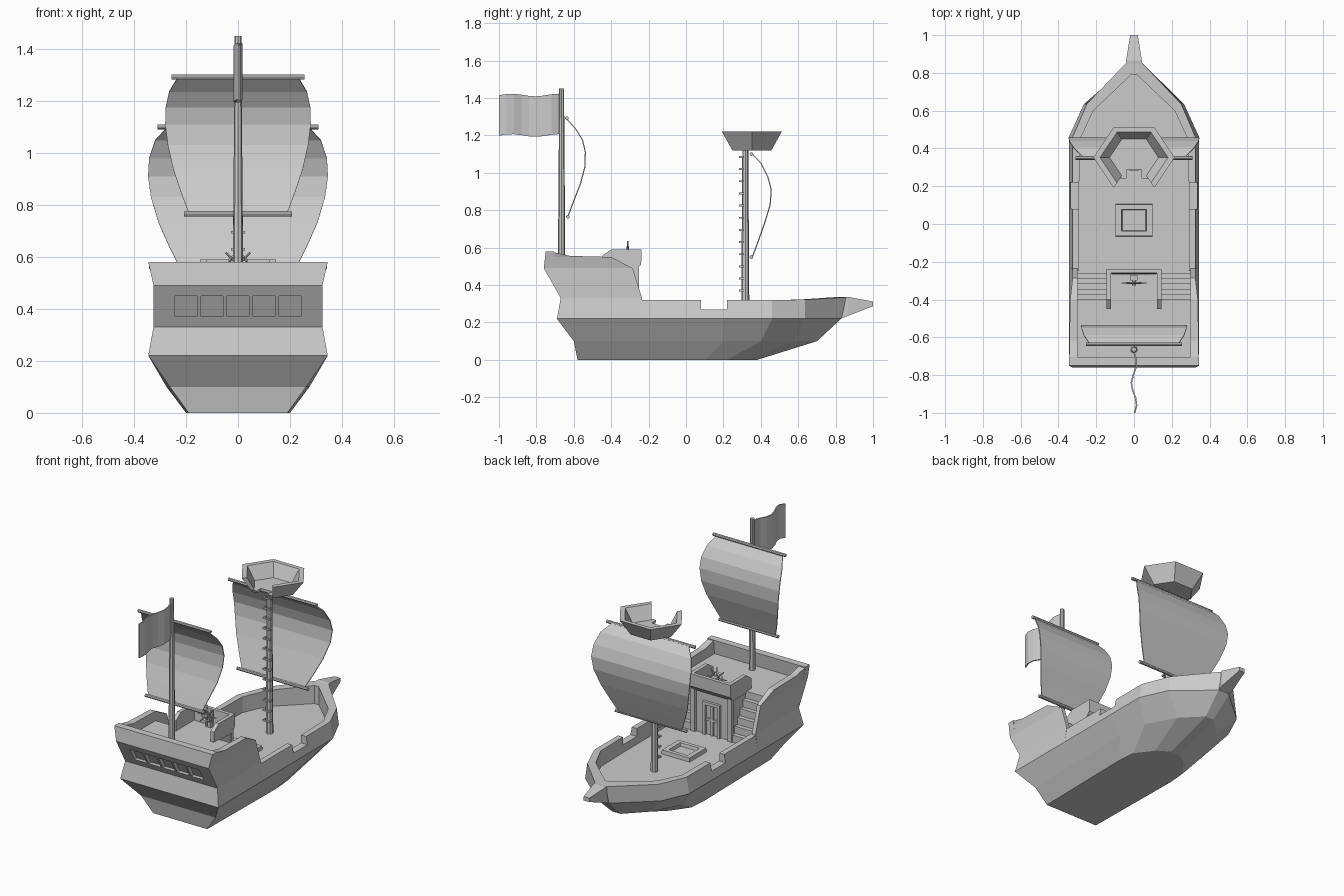
import bpy, bmesh, math
from mathutils import Vector

if "Cube" in bpy.data.objects:
    bpy.data.objects.remove(bpy.data.objects["Cube"])

def make(name, bm):
    bmesh.ops.recalc_face_normals(bm, faces=bm.faces)
    me = bpy.data.meshes.new(name)
    bm.to_mesh(me)
    bm.free()
    ob = bpy.data.objects.new(name, me)
    bpy.context.collection.objects.link(ob)
    return ob

def add_loft(bm, rings):
    vs = [[bm.verts.new(p) for p in r] for r in rings]
    n = len(rings[0])
    for a, b in zip(vs, vs[1:]):
        for i in range(n):
            j = (i + 1) % n
            bm.faces.new((a[i], a[j], b[j], b[i]))
    bm.faces.new(vs[0])
    bm.faces.new(vs[-1])

def loft(name, *solids):
    bm = bmesh.new()
    for rings in solids:
        add_loft(bm, rings)
    return make(name, bm)

def rect(x0, x1, y0, y1, z):
    return [(x0, y0, z), (x1, y0, z), (x1, y1, z), (x0, y1, z)]

def box(x0, x1, y0, y1, z0, z1):
    return [rect(x0, x1, y0, y1, z0), rect(x0, x1, y0, y1, z1)]

def rod(name, a, b, r0, r1=None, n=8):
    a, b = Vector(a), Vector(b)
    bpy.ops.mesh.primitive_cone_add(vertices=n, radius1=r0, radius2=r0 if r1 is None else r1,
                                    depth=(b - a).length, location=(a + b) / 2,
                                    rotation=(b - a).to_track_quat('Z', 'Y').to_euler())
    bpy.context.object.name = name

def sheet(name, rows, t):
    bm = bmesh.new()
    vs = [[bm.verts.new(p) for p in r] for r in rows]
    for a, b in zip(vs, vs[1:]):
        bm.faces.new((a[0], a[1], b[1], b[0]))
    ob = make(name, bm)
    m = ob.modifiers.new("thickness", 'SOLIDIFY')
    m.thickness, m.offset = t, 0

DECK, QDECK = 0.22, 0.49

# Lower hull: horizontal outlines stacked upwards
levels = [
    (0.0, [(.19, -.58), (.2, .1), (.19, .22), (.11, .33), (.03, .38)]),
    (0.1, [(.262, -.6), (.275, .2), (.25, .4), (.15, .58), (.03, .7)]),
    (DECK, [(.345, -.69), (.345, .2), (.345, .46), (.265, .635), (.04, .83)])]
loft("lower_hull", [[(x, y, z) for x, y in o] + [(-x, y, z) for x, y in reversed(o)] for z, o in levels])

# Bulwark around the main deck, with a gangway gap on each side
half = [((.345, y), (.325 if z > .3 else .335, y), (.29, y), z) for y, z in
        [(-.25, .32), (.08, .32), (.08, .27), (.22, .27), (.22, .32)]]
half += [((.345, .46), (.325, .46), (.285, .45), .32),
         ((.265, .635), (.25, .635), (.215, .60), .322),
         ((.04, .83), (.035, .86), (.015, .79), .335)]
def bul(o, t, i, z, s):
    return [(s * o[0], o[1], DECK), (s * t[0], t[1], z), (s * i[0], i[1], z), (s * i[0], i[1], DECK - .01)]
loft("bulwark", [bul(*h, 1) for h in half] + [bul(*h, -1) for h in reversed(half)])

# Beak at the bow
loft("bow_beak", [[(-w, y, z0), (w, y, z0), (w, y, z1), (-w, y, z1)] for y, w, z0, z1 in
                  [(.80, .03, .21, .33), (.865, .042, .235, .337), (1.0, .02, .287, .312)]])

# Transom with five windows
stern = [(-.69, .345, DECK), (-.67, .325, .33), (-.76, .325, .49), (-.75, .345, .58)]
transom = loft("transom", [rect(-x, x, y, y + .045, z) for y, x, z in stern])
wall_y = lambda z: -.67 - .09 * (z - .33) / .16
cutter = loft("window_cutter", *[[rect(c * .1 - .043, c * .1 + .043, wall_y(z) - .05, wall_y(z) + .025, z)
                                  for z in (.37, .45)] for c in range(-2, 3)])
cutter.hide_render = True
cutter.hide_viewport = True
cut = transom.modifiers.new("windows", 'BOOLEAN')
cut.operation, cut.object, cut.solver = 'DIFFERENCE', cutter, 'EXACT'

# Stern castle: sides, body, cabin, stairs, balcony rails
sides = [((-.645, DECK), (-.232, DECK), .345), ((-.625, .33), (-.235, .33), .325),
         ((-.715, .49), (-.285, .49), .325), ((-.71, .55), (-.4, .55), .338),
         ((-.705, .575), (-.62, .556), .342)]
for s, tag in ((1, "right"), (-1, "left")):
    loft("castle_side_" + tag, [[(s * x, *a), (s * x, *b), (s * .3, *b), (s * .3, *a)] for a, b, x in sides])
    loft("stairs_" + tag, *[box(*sorted((s * .14, s * .302)), -.43, -.26 - .028 * i,
                                DECK, DECK + .045 * (i + 1)) for i in range(6)])
    rail = [(-.45, .48), (-.45, .555), (-.4, .59), (-.237, .59), (-.24, .51), (-.265, .48)]
    loft("balcony_rail_" + tag, [[(s * x, y, z) for y, z in rail] for x in (.122, .146)])
loft("castle_body", [rect(-.302, .302, y + .03, -.42, z) for y, x, z in stern[:3]])
loft("cabin", box(-.14, .14, -.45, -.268, DECK, QDECK))
loft("balcony_front", [[(x, y, z) for y, z in
                        [(-.265, .48), (-.24, .51), (-.237, .59), (-.26, .59), (-.265, .5)]] for x in (-.124, .124)])

# Cabin door frame, door bars and corner posts
f0, f1 = -.27, -.252
loft("door_frame", box(-.06, -.042, f0, f1, DECK, .43), box(.042, .06, f0, f1, DECK, .43),
     box(-.06, .06, f0, f1, .41, .43), box(-.042, .042, f0, -.26, .31, .325),
     box(-.008, .008, f0, -.26, DECK, .41),
     box(-.145, -.115, f0, f1, DECK, QDECK), box(.115, .145, f0, f1, DECK, QDECK))

# Deck hatch with a sunken cover
loft("deck_hatch", [rect(-w, w, .02 - w * .86, .02 + w * .86, z) for w, z in
                    [(.1, .21), (.097, .245), (.067, .245), (.062, .226)]])

# Steering wheel
bpy.ops.mesh.primitive_torus_add(major_segments=12, minor_segments=4, major_radius=.036, minor_radius=.006,
                                 location=(0, -.312, .57), rotation=(math.pi / 2, 0, 0))
bpy.context.object.name = "wheel_rim"
for k in range(4):
    a = math.pi * k / 4
    dx, dz = .066 * math.cos(a), .066 * math.sin(a)
    rod("wheel_spoke", (-dx, -.312, .57 - dz), (dx, -.312, .57 + dz), .004, n=6)
rod("wheel_axle", (0, -.325, .57), (0, -.28, .57), .01)
loft("wheel_post", box(-.018, .018, -.3, -.27, QDECK, .585))

# Masts, climbing rungs and yards
rod("fore_mast", (0, .317, DECK), (0, .317, 1.13), .022, .016)
rod("aft_mast", (0, -.665, QDECK - .01), (0, -.665, 1.45), .02, .013)
for i in range(13):
    z = .3 + .065 * i
    loft("mast_rung", box(-.026, .026, .284, .292, z, z + .01),
         box(-.026, -.018, .284, .31, z, z + .01), box(.018, .026, .284, .31, z, z + .01))
for y, z, w in [(.35, 1.1, .31), (.35, .55, .25), (-.637, 1.292, .255), (-.632, .765, .208)]:
    rod("yard", (-w, y, z), (w, y, z), .01)

# Billowing sails: half width, y, z
fore = [(.27, .355, 1.1), (.318, .402, 1.05), (.342, .437, .98), (.346, .456, .91), (.335, .45, .83),
        (.305, .42, .73), (.265, .388, .64), (.22, .355, .55)]
aft = [(.235, -.635, 1.285), (.265, -.59, 1.235), (.278, -.553, 1.175), (.28, -.538, 1.11), (.27, -.541, 1.03),
       (.25, -.565, .94), (.22, -.6, .85), (.19, -.63, .77)]
for name, rows in (("fore_sail", fore), ("aft_sail", aft)):
    sheet(name, [[(-w, y, z), (w, y, z)] for w, y, z in rows], .006)

# Waving flag
cols = []
for i in range(9):
    y = -.68 - .32 * i / 8
    x, dz = .014 * math.sin(i * 1.15), .007 * math.cos(i * 1.0)
    cols.append([(x, y, 1.2 + dz), (x, y, 1.416 + dz)])
sheet("flag", cols, .008)

# Crow's nest: flared hexagon open towards the stern, floor notched for the climb
def hexp(r, k, z):
    a = math.radians(60 * k)
    return (r * math.cos(a), .352 + .86 * r * math.sin(a), z)
loft("nest_wall", [[hexp(.14, k, 1.12), hexp(.215, k, 1.22), hexp(.18, k, 1.22), hexp(.125, k, 1.13)]
                   for k in range(-1, 5)])
def floor(z, r):
    p = [hexp(r, k, z) for k in range(-1, 5)]
    e = p[0][1]
    return p + [(-.04, e, z), (-.04, .288, z), (.04, .288, z), (.04, e, z)]
loft("nest_floor", [floor(1.121, .138), floor(1.138, .148)])
